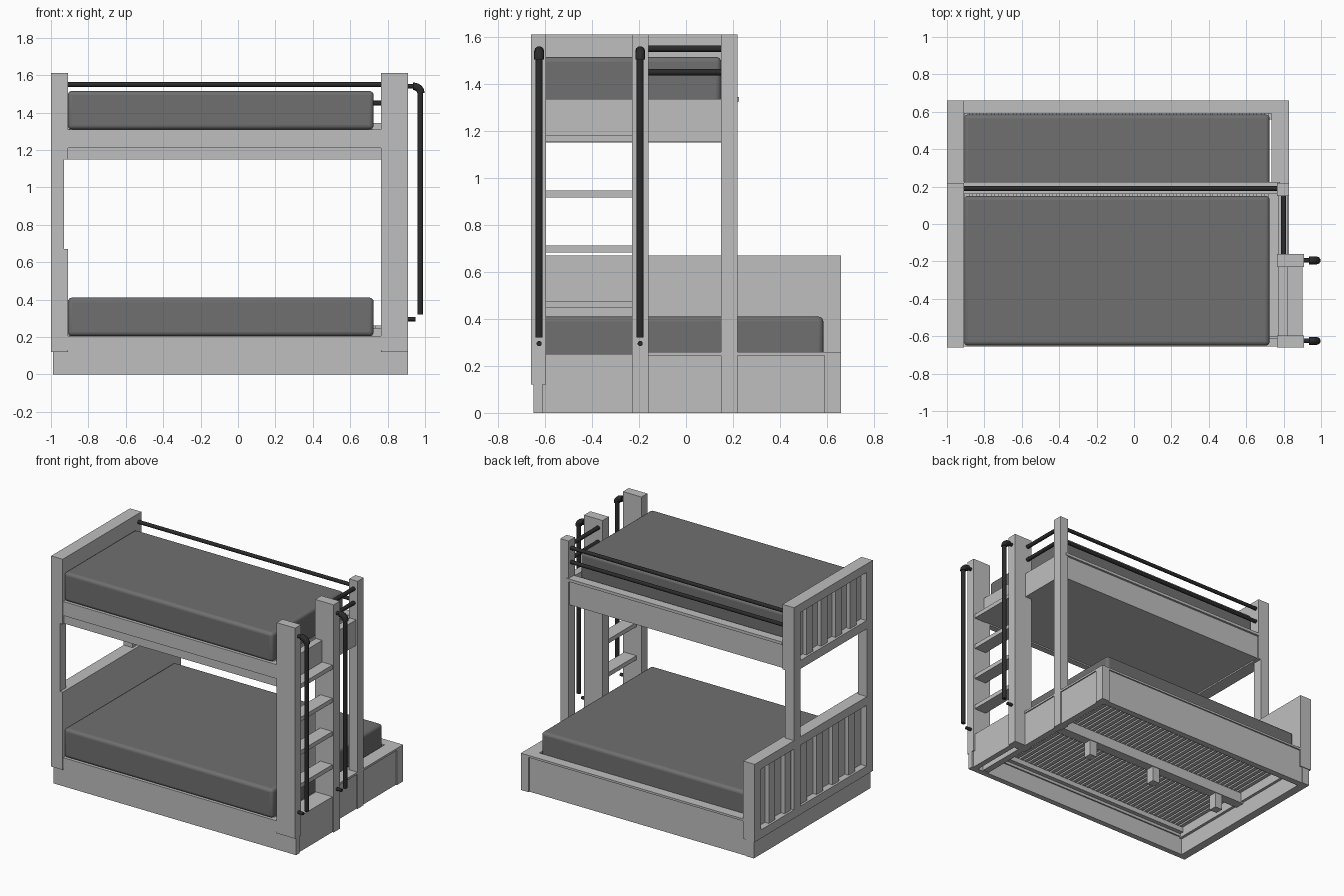
import bpy, bmesh
from mathutils import Vector

cube = bpy.data.objects.get("Cube")
if cube:
    bpy.data.objects.remove(cube, do_unlink=True)


def material(name, value):
    m = bpy.data.materials.new(name)
    m.use_nodes = True
    col = (value, value, value, 1)
    m.diffuse_color = col
    bsdf = m.node_tree.nodes["Principled BSDF"]
    bsdf.inputs["Base Color"].default_value = col
    bsdf.inputs["Roughness"].default_value = 0.7
    return m


WOOD = material("light grey wood", 0.52)
FABRIC = material("grey mattress fabric", 0.16)
METAL = material("black metal", 0.024)


def finish(name, bm, mat):
    mesh = bpy.data.meshes.new(name)
    bm.to_mesh(mesh)
    bm.free()
    mesh.materials.append(mat)
    ob = bpy.data.objects.new(name, mesh)
    bpy.context.collection.objects.link(ob)
    return ob


def add_box(bm, x, y, z):
    verts = bmesh.ops.create_cube(bm, size=1)["verts"]
    for v in verts:
        v.co = [a + (b - a) * (c + 0.5) for (a, b), c in zip((x, y, z), v.co)]


def box(name, x, y, z, mat=WOOD):
    bm = bmesh.new()
    add_box(bm, x, y, z)
    return finish(name, bm, mat)


def smooth(ob):
    bpy.ops.object.select_all(action="DESELECT")
    ob.select_set(True)
    bpy.context.view_layer.objects.active = ob
    bpy.ops.object.shade_smooth_by_angle()


def rod(name, start, end, radius):
    start, end = Vector(start), Vector(end)
    axis = end - start
    bm = bmesh.new()
    bmesh.ops.create_cone(bm, cap_ends=True, segments=16, radius1=radius,
                          radius2=radius, depth=axis.length)
    turn = axis.to_track_quat("Z", "Y")
    for v in bm.verts:
        v.co = turn @ v.co + (start + end) / 2
    smooth(finish(name, bm, METAL))


def mattress(name, y, z):
    ob = box(name, (-0.91, 0.725), y, z, FABRIC)
    bev = ob.modifiers.new("soft edges", "BEVEL")
    bev.width = 0.022
    bev.segments = 4
    smooth(ob)


def slats(name, y, z):
    # narrow boards across the bed, repeated along its length
    bm = bmesh.new()
    for i in range(42):
        x = -0.905 + i * 0.039
        add_box(bm, (x, x + 0.026), y, z)
    finish(name, bm, WOOD)


def board(name, y, z, count):
    # flat inner panel with a raised frame and upright slats outside
    y0, y1 = y
    z0, z1 = z
    box(name + "_panel", (-0.955, -0.91), y, z)
    box(name + "_top_rail", (-1, -0.95), y, (z1 - 0.06, z1))
    box(name + "_bottom_rail", (-1, -0.95), y, (z0, z0 + 0.06))
    step = (y1 - y0 - 0.07) / count
    bm = bmesh.new()
    for i in range(count + 1):
        a = y0 + i * step
        add_box(bm, (-1 if i in (0, count) else -0.985, -0.95),
                (a, a + 0.07), (z0 + 0.001, z1 - 0.001))
    finish(name + "_slats", bm, WOOD)


# headboards and the posts that join them
board("lower_headboard", (-0.66, 0.66), (0.12, 0.67), 7)
board("upper_headboard", (-0.66, 0.22), (1.15, 1.61), 5)
for side, y in (("front", (-0.66, -0.595)), ("back", (0.15, 0.22))):
    box(side + "_headboard_post", (-1, -0.93), y, (0.125, 1.6))

# lower bed base
box("headboard_base", (-0.99, -0.93), (-0.645, 0.655), (0, 0.13))
box("lower_front_rail", (-0.99, 0.91), (-0.65, -0.61), (0, 0.13))
box("lower_front_upper_rail", (-0.93, 0.77), (-0.655, -0.6), (0.13, 0.205))
box("lower_back_rail", (-0.95, 0.79), (0.605, 0.65), (0, 0.25))
box("lower_back_cap", (-0.91, 0.83), (0.59, 0.66), (0.245, 0.26))
box("lower_end_rail", (0.775, 0.822), (-0.6, 0.62), (0, 0.25))
box("lower_end_cap", (0.735, 0.83), (-0.16, 0.66), (0.245, 0.26))
box("lower_corner_post", (0.77, 0.83), (0.59, 0.66), (0, 0.25))
slats("lower_slats", (-0.62, 0.61), (0.185, 0.207))
box("center_beam", (-0.95, 0.79), (-0.035, 0.035), (0.11, 0.185))
for i in range(3):
    x = -0.75 + i * 0.55
    box("center_leg", (x, x + 0.06), (-0.03, 0.03), (0, 0.12))
for y in (-0.6, 0.58):
    box("slat_ledge", (-0.93, 0.78), (y - 0.02, y + 0.03), (0.15, 0.186))

# upper bunk frame
box("upper_front_rail", (-0.93, 0.77), (-0.655, -0.61), (1.21, 1.31))
box("upper_front_lower_rail", (-0.93, 0.77), (-0.645, -0.6), (1.15, 1.215))
box("upper_back_rail", (-0.93, 0.78), (0.165, 0.21), (1.155, 1.33))
box("upper_back_cap", (-0.91, 0.78), (0.16, 0.225), (1.325, 1.345))
box("upper_end_rail", (0.77, 0.82), (-0.6, 0.16), (1.155, 1.335))
box("upper_bottom_panel", (-0.92, 0.775), (-0.63, 0.18), (1.16, 1.175))
slats("upper_slats", (-0.63, 0.17), (1.29, 1.312))
box("upper_back_post", (0.765, 0.83), (0.15, 0.22), (0, 1.61))

# mattresses
mattress("lower_mattress", (-0.65, 0.585), (0.205, 0.41))
mattress("upper_mattress", (-0.65, 0.15), (1.31, 1.515))

# ladder
box("ladder_front_post", (0.765, 0.91), (-0.66, -0.595), (0.12, 1.61))
box("ladder_inner_post", (0.765, 0.91), (-0.23, -0.16), (0, 1.61))
box("ladder_base_panel", (0.86, 0.9), (-0.61, -0.2), (0, 0.25))
box("ladder_base_top", (0.77, 0.9), (-0.6, -0.22), (0.225, 0.25))
for i in range(4):
    z = 0.447 + i * 0.235
    box("ladder_step", (0.805, 0.9), (-0.6, -0.225), (z, z + 0.03))

# guard bars above the upper mattress
for z in (1.45, 1.55):
    rod("back_guard_bar", (-0.92, 0.19, z), (0.77, 0.19, z), 0.013)
    rod("end_guard_bar", (0.8, -0.165, z), (0.8, 0.155, z), 0.014)

# ladder handrails with bent top fittings
for y in (-0.625, -0.195):
    rod("handrail", (0.975, y, 0.32), (0.975, y, 1.52), 0.015)
    rod("handrail_top_stub", (0.9, y, 1.54), (0.95, y, 1.54), 0.012)
    rod("handrail_bottom_stub", (0.9, y, 0.295), (0.95, y, 0.295), 0.011)
    curve = bpy.data.curves.new("handrail_elbow", "CURVE")
    curve.dimensions = "3D"
    curve.bevel_depth = 0.021
    curve.bevel_resolution = 3
    curve.use_fill_caps = True
    path = curve.splines.new("BEZIER")
    path.bezier_points.add(1)
    for p, co, to in zip(path.bezier_points,
                         ((0.935, y, 1.54), (0.977, y, 1.505)),
                         ((0.025, 0, 0), (0, 0, -0.02))):
        p.co = co
        p.handle_left = Vector(co) - Vector(to)
        p.handle_right = Vector(co) + Vector(to)
    curve.materials.append(METAL)
    elbow = bpy.data.objects.new("handrail_elbow", curve)
    bpy.context.collection.objects.link(elbow)
